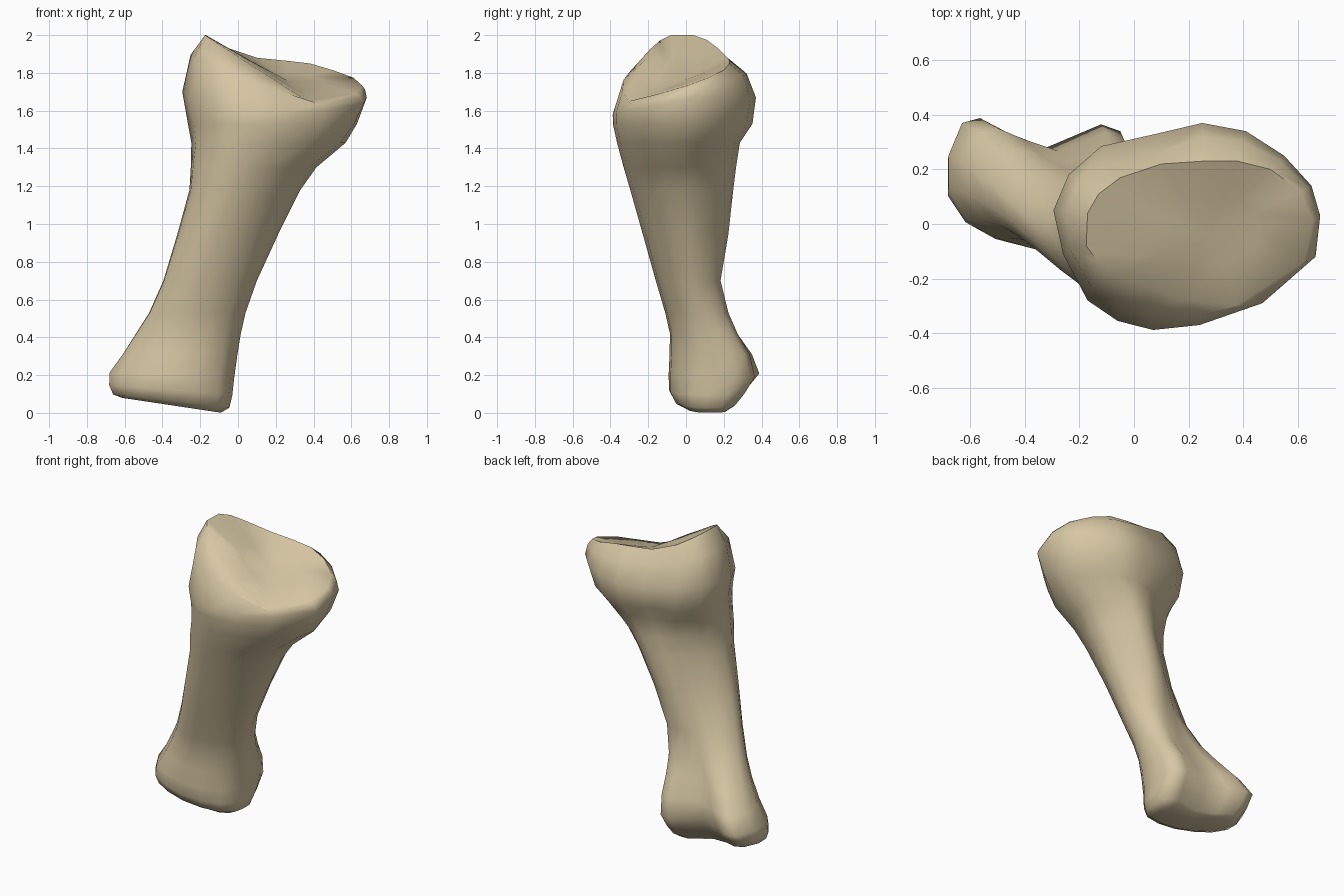
import bpy, bmesh, math
from mathutils import Vector

if "Cube" in bpy.data.objects:
    bpy.data.objects.remove(bpy.data.objects["Cube"])

N = 16  # points per cross-section, counter-clockwise from +x

# Plan outlines of the two ends and of the three-cornered shaft
HEAD = [(.682, .03), (.65, .14), (.55, .25), (.41, .34), (.25, .37), (.08, .33),
        (-.12, .285), (-.24, .18), (-.295, .05), (-.26, -.11), (-.17, -.28),
        (-.06, -.355), (.07, -.388), (.24, -.37), (.47, -.29), (.665, -.12)]
FOOT = [(-.02, .15), (-.02, .26), (-.05, .34), (-.12, .365), (-.32, .28),
        (-.46, .335), (-.56, .388), (-.625, .37), (-.675, .25), (-.675, .13),
        (-.61, .02), (-.50, -.05), (-.36, -.09), (-.22, -.08), (-.10, -.03),
        (-.04, .05)]
SHAFT = [(1, .05), (.9, .38), (.7, .68), (.45, .92), (.2, 1), (-.08, .85),
         (-.38, .6), (-.72, .3), (-1, -.05), (-.98, -.4), (-.82, -.72),
         (-.55, -.93), (-.2, -1), (.2, -.92), (.57, -.68), (.85, -.33)]

# Rim of the hollow joint face on top
RIM = [(.655, .01, 1.735), (.61, .12, 1.775), (.50, .20, 1.815), (.38, .23, 1.85),
       (.25, .23, 1.865), (.10, .22, 1.88), (-.05, .17, 1.93), (-.13, .11, 1.975),
       (-.17, .04, 2.0), (-.175, -.08, 2.0), (-.13, -.14, 1.97), (-.06, -.19, 1.925),
       (.04, -.225, 1.86), (.19, -.275, 1.765), (.37, -.30, 1.65), (.62, -.14, 1.69)]


def unit(outline):
    """Scale an outline to the 0..1 box."""
    xs, ys = zip(*outline)
    return [((x - min(xs)) / (max(xs) - min(xs)), (y - min(ys)) / (max(ys) - min(ys)))
            for x, y in outline]


U_HEAD, U_FOOT, U_SHAFT = unit(HEAD), unit(FOOT), unit(SHAFT)


def section(z, x0, x1, y0, y1, end, mix, tilt=0.0):
    """Cross-section fitted to a box, blended from shaft to end shape."""
    pts = []
    for (ax, ay), (bx, by) in zip(U_SHAFT, end):
        x = x0 + (x1 - x0) * (ax + (bx - ax) * mix)
        y = y0 + (y1 - y0) * (ay + (by - ay) * mix)
        pts.append(Vector((x, y, z - tilt * (x + .35))))
    return pts


# Lower end, shaft and neck, from the ground up
rings = [
    section(.040, -.61, -.09, -.01, .23, U_FOOT, 1, .15),
    section(.062, -.66, -.045, -.06, .275, U_FOOT, 1, .11),
    section(.12, -.682, -.030, -.09, .33, U_FOOT, 1, .08),
    section(.20, -.68, -.02, -.092, .388, U_FOOT, 1, .04),
    section(.31, -.61, -.003, -.087, .358, U_FOOT, .9),
    section(.42, -.54, .015, -.085, .29, U_FOOT, .75),
    section(.53, -.47, .04, -.11, .24, U_FOOT, .5),
    section(.70, -.395, .10, -.16, .198, U_FOOT, .25),
    section(.95, -.32, .215, -.23, .225, U_HEAD, 0),
    section(1.18, -.257, .33, -.295, .25, U_HEAD, .08),
    section(1.30, -.25, .415, -.33, .265, U_HEAD, .3),
    section(1.43, -.247, .57, -.365, .285, U_HEAD, .7),
    section(1.53, -.265, .63, -.387, .352, U_HEAD, 1),
]

# Widest part of the head, then its rounded shoulder, rim and hollow
rim = [Vector(p) for p in RIM]
wide = [Vector((x, y, 1.67 + .03 * (x < -.1) - .09 * max(0, -math.sin(2 * math.pi * k / N))))
        for k, (x, y) in enumerate(HEAD)]
shoulder = [Vector((w.x + (r.x - w.x) * .35, w.y + (r.y - w.y) * .35, w.z + (r.z - w.z) * .65))
            for w, r in zip(wide, rim)]
for k in (5, 6):  # shallow dimple on the back of the head
    shoulder[k].y -= .03
dish = Vector((.27, -.03, 1.755))
inner = [r.lerp(dish, .5) - Vector((0, 0, .004)) for r in rim]
rings += [wide, shoulder, rim, inner]

# Loft the sections into one closed skin
bm = bmesh.new()
loops = [[bm.verts.new(p) for p in ring] for ring in rings]
for a, b in zip(loops, loops[1:]):
    for k in range(N):
        j = (k + 1) % N
        bm.faces.new((a[k], a[j], b[j], b[k]))
base = bm.verts.new((-.34, .12, .045))
top = bm.verts.new(dish)
for k in range(N):
    j = (k + 1) % N
    bm.faces.new((loops[0][j], loops[0][k], base))
    bm.faces.new((loops[-1][k], loops[-1][j], top))
bmesh.ops.recalc_face_normals(bm, faces=bm.faces)

mesh = bpy.data.meshes.new("bone")
bm.to_mesh(mesh)
bm.free()
bone = bpy.data.objects.new("bone", mesh)
bpy.context.collection.objects.link(bone)

ivory = bpy.data.materials.new("bone tan")
ivory.diffuse_color = (.67, .565, .365, 1)
ivory.use_nodes = True
ivory.node_tree.nodes["Principled BSDF"].inputs["Base Color"].default_value = ivory.diffuse_color
mesh.materials.append(ivory)

bpy.context.view_layer.objects.active = bone
bone.select_set(True)
bpy.ops.object.shade_smooth_by_angle(angle=math.radians(58))
